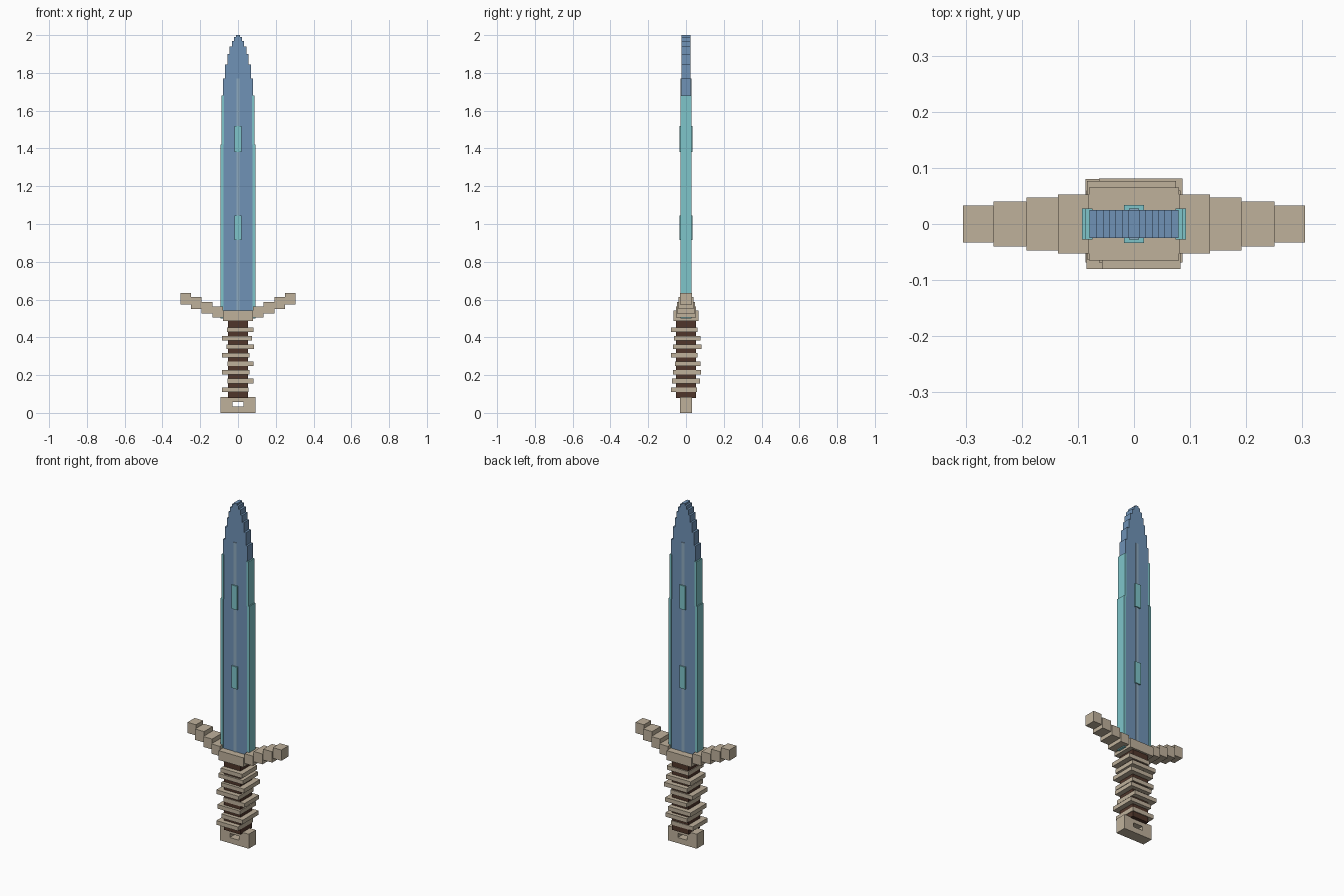
import bpy, bmesh

if "Cube" in bpy.data.objects:
    bpy.data.objects.remove(bpy.data.objects["Cube"])


def material(name, rgb):
    m = bpy.data.materials.new(name)
    m.diffuse_color = (*rgb, 1)
    m.use_nodes = True
    m.node_tree.nodes["Principled BSDF"].inputs["Base Color"].default_value = m.diffuse_color
    return m


BLUE = material("steel_blue", (0.16, 0.29, 0.47))
PALE = material("pale_blue", (0.27, 0.40, 0.52))
TEAL = material("teal", (0.21, 0.56, 0.59))
TAN = material("bone_tan", (0.52, 0.44, 0.33))
BROWN = material("dark_brown", (0.08, 0.037, 0.024))


def finish(name, bm, mat):
    bmesh.ops.recalc_face_normals(bm, faces=bm.faces)
    me = bpy.data.meshes.new(name)
    bm.to_mesh(me)
    bm.free()
    me.materials.append(mat)
    ob = bpy.data.objects.new(name, me)
    bpy.context.collection.objects.link(ob)
    return ob


def box(name, x0, x1, y0, y1, z0, z1, mat):
    bm = bmesh.new()
    bmesh.ops.create_cube(bm, size=1)
    for v in bm.verts:
        v.co = (x1 if v.co.x > 0 else x0,
                y1 if v.co.y > 0 else y0,
                z1 if v.co.z > 0 else z0)
    return finish(name, bm, mat)


# Blade: stepped outline (half width, top of step), extruded through y
steps = [(0.079, 1.77), (0.068, 1.845), (0.055, 1.90), (0.044, 1.94),
         (0.033, 1.97), (0.021, 1.99), (0.010, 2.0)]
right, low = [], 0.50
for w, top in steps:
    right += [(w, low), (w, top)]
    low = top
outline = right + [(-x, z) for x, z in reversed(right)]
bm = bmesh.new()
face = bm.faces.new([bm.verts.new((x, -0.025, z)) for x, z in outline])
ext = bmesh.ops.extrude_face_region(bm, geom=[face])
for v in ext["geom"]:
    if isinstance(v, bmesh.types.BMVert):
        v.co.y = 0.025
finish("blade", bm, BLUE)

# Raised central ridge and inlays, through both faces
box("blade_ridge", -0.009, 0.009, -0.028, 0.028, 0.50, 1.77, PALE)
for i, (z0, z1) in enumerate([(0.915, 1.045), (1.38, 1.52)]):
    box(f"inlay_{i}", -0.018, 0.018, -0.034, 0.034, z0, z1, TEAL)

# Cutting edges and stepped guard arms, mirrored left and right
arms = [(0.08, 0.135, 0.053, 0.505, 0.562), (0.135, 0.192, 0.047, 0.527, 0.588),
        (0.192, 0.25, 0.040, 0.55, 0.614), (0.25, 0.305, 0.033, 0.573, 0.636)]
for side, s in (("left", -1), ("right", 1)):
    for part, a, b, z0, z1 in (("lower", 0.078, 0.093, 0.50, 1.42),
                               ("upper", 0.074, 0.087, 1.42, 1.68)):
        box(f"{part}_edge_{side}", *sorted((s * a, s * b)),
            -0.028, 0.028, z0, z1, TEAL)
    for i, (a, b, d, z0, z1) in enumerate(arms):
        box(f"guard_arm_{side}_{i}", *sorted((s * a, s * b)), -d, d, z0, z1, TAN)
box("guard_centre", -0.08, 0.08, -0.065, 0.065, 0.487, 0.542, TAN)

# Grip with uneven wrapped bands (x and y extents, top to bottom)
box("grip", -0.053, 0.053, -0.053, 0.053, 0.08, 0.49, BROWN)
bands = [(-0.057, 0.083, -0.08, 0.06), (-0.084, 0.075, -0.063, 0.077),
         (-0.062, 0.086, -0.069, 0.081), (-0.085, 0.06, -0.08, 0.06),
         (-0.055, 0.082, -0.057, 0.076), (-0.086, 0.06, -0.069, 0.08),
         (-0.056, 0.083, -0.075, 0.073), (-0.085, 0.056, -0.08, 0.058)]
for i, ext in enumerate(bands):
    z = 0.44 - i * 0.0452
    box(f"grip_band_{i}", *ext, z - 0.012, z + 0.012, TAN)

# Pommel: block with a slot right through it
pommel = [(-0.093, 0.093, 0, 0.033), (-0.093, 0.093, 0.057, 0.085),
          (-0.093, -0.03, 0.033, 0.057), (0.03, 0.093, 0.033, 0.057)]
for i, (x0, x1, z0, z1) in enumerate(pommel):
    box(f"pommel_{i}", x0, x1, -0.033, 0.033, z0, z1, TAN)
